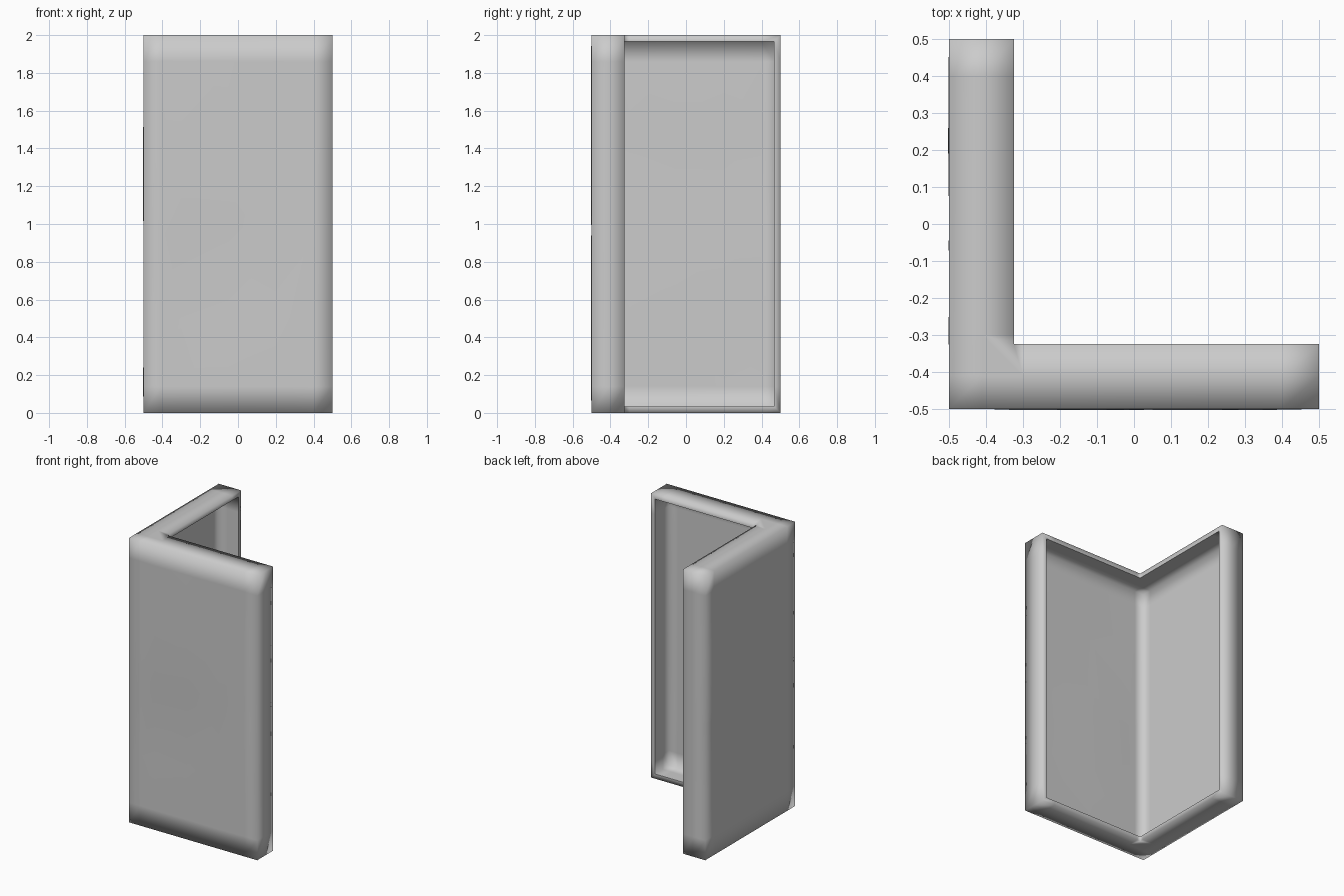
import bpy, bmesh, random
from mathutils import Vector

if "Cube" in bpy.data.objects:
    bpy.data.objects.remove(bpy.data.objects["Cube"])

random.seed(4)
H, W, SKIN, RIM = 2.0, 0.175, 0.02, 0.033
inner = -0.5 + W


def l_prism(name, outer, end, inside, z0, z1):
    """Upright L-shaped prism with its corner at -x, -y."""
    pts = [(outer, outer), (end, outer), (end, inside),
           (inside, inside), (inside, end), (outer, end)]
    bm = bmesh.new()
    face = bm.faces.new([bm.verts.new((x, y, z0)) for x, y in pts])
    ext = bmesh.ops.extrude_face_region(bm, geom=[face])
    top = [v for v in ext["geom"] if isinstance(v, bmesh.types.BMVert)]
    bmesh.ops.translate(bm, verts=top, vec=(0, 0, z1 - z0))
    bmesh.ops.recalc_face_normals(bm, faces=bm.faces)
    mesh = bpy.data.meshes.new(name)
    bm.to_mesh(mesh)
    bm.free()
    ob = bpy.data.objects.new(name, mesh)
    bpy.context.collection.objects.link(ob)
    return ob


# L-shaped corner wall, hollowed from its inner sides to leave a rim
wall = l_prism("corner_wall", -0.5, 0.5, inner, 0, H)
cutter = l_prism("hollow_cutter", -0.5 + SKIN, 0.5 - RIM, inner + 0.1, RIM, H - RIM)
cutter.hide_render = True
mod = wall.modifiers.new("hollow", 'BOOLEAN')
mod.operation, mod.solver, mod.object = 'DIFFERENCE', 'EXACT', cutter
bpy.context.view_layer.objects.active = wall
wall.select_set(True)
bpy.ops.object.modifier_apply(modifier=mod.name)
bpy.data.objects.remove(cutter)

# support loops so the smooth shading fades near the edges
bm = bmesh.new()
bm.from_mesh(wall.data)
side = (-0.41, -0.3, -0.05, 0.2, 0.4)
cuts = [(0, c) for c in side] + [(1, c) for c in side]
cuts += [(2, c) for c in (0.14, 0.5, 0.95, 1.05, 1.45, 1.86)]
for axis, c in cuts:
    co, no = Vector((0, 0, 0)), Vector((0, 0, 0))
    co[axis], no[axis] = c, 1
    bmesh.ops.bisect_plane(bm, geom=bm.verts[:] + bm.edges[:] + bm.faces[:],
                           plane_co=co, plane_no=no, dist=1e-5)

# slight dents in both thin skins, the same inside and out
dents = {}
for v in bm.verts:
    if not 0.1 < v.co.z < 1.9:
        continue
    for axis in (0, 1):
        along = v.co[1 - axis]
        if v.co[axis] < -0.5 + SKIN + 0.005 and -0.35 < along < 0.45:
            key = (axis, round(along, 2), round(v.co.z, 2))
            v.co[axis] += dents.setdefault(key, random.uniform(-0.004, 0.004))
for f in bm.faces:
    f.smooth = True
# crisp inner edge of the rim
for e in bm.edges:
    if len(e.link_faces) == 2 and e.calc_face_angle_signed(0) > 1:
        mid = (e.verts[0].co + e.verts[1].co) / 2
        on_rim = (abs(mid.x - inner) < 1e-3 and -0.33 < mid.y < 0.48) or \
                 (abs(mid.y - inner) < 1e-3 and -0.33 < mid.x < 0.48)
        if on_rim and RIM - 1e-3 < mid.z < H - RIM + 1e-3:
            e.smooth = False
bm.to_mesh(wall.data)
bm.free()
